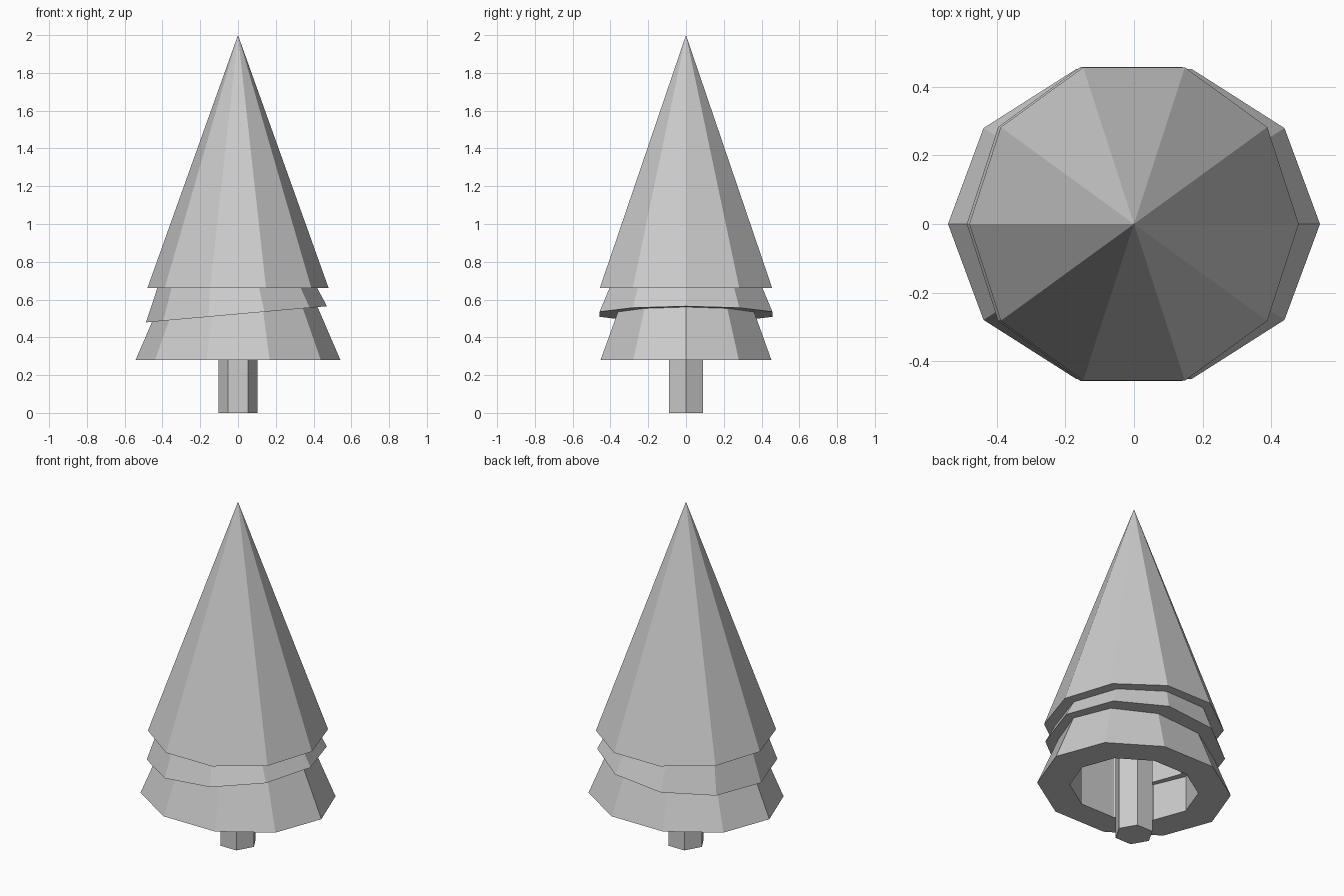
import bpy, bmesh, math

if "Cube" in bpy.data.objects:
    bpy.data.objects.remove(bpy.data.objects["Cube"])


def loft(name, sides, rings, loc=(0, 0, 0), tilt=0, y_scale=1, closed=False, tip=None):
    """Join polygon rings (radius, z); either wrap round into a shell or cap the ends."""
    bm = bmesh.new()
    loops = []
    for r, z in rings:
        loops.append([bm.verts.new((r * math.cos(2 * math.pi * i / sides),
                                    r * math.sin(2 * math.pi * i / sides) * y_scale, z))
                      for i in range(sides)])
    pairs = list(zip(loops, loops[1:]))
    if closed:
        pairs.append((loops[-1], loops[0]))
    for a, b in pairs:
        for i in range(sides):
            j = (i + 1) % sides
            bm.faces.new((a[i], a[j], b[j], b[i]))
    if not closed:
        bm.faces.new(loops[0])
        if tip is None:
            bm.faces.new(loops[-1])
        else:
            apex = bm.verts.new((0, 0, tip))
            for i in range(sides):
                bm.faces.new((loops[-1][i], loops[-1][(i + 1) % sides], apex))
    bmesh.ops.recalc_face_normals(bm, faces=bm.faces[:])
    mesh = bpy.data.meshes.new(name)
    bm.to_mesh(mesh)
    bm.free()
    ob = bpy.data.objects.new(name, mesh)
    ob.location = loc
    ob.rotation_euler.y = math.radians(tilt)
    bpy.context.collection.objects.link(ob)
    return ob


# Hexagonal trunk, running up inside the branches
loft("trunk", 6, [(0.104, 0), (0.104, 0.72)])

# Lower branch skirt: slightly oval, hollow with upright inner wall
loft("lower_branches", 10, [(0.36, 0.40), (0.36, 0), (0.542, 0), (0.37, 0.40)],
     loc=(0, 0, 0.28), y_scale=0.877, closed=True)

# Middle branch skirt: tilted, hollow
loft("middle_branches", 10, [(0.32, 0.35), (0.32, 0), (0.481, 0), (0.33, 0.35)],
     loc=(-0.008, 0, 0.522), tilt=-5.1, closed=True)

# Top cone with a recessed underside
loft("top_branches", 10, [(0.32, 0.36), (0.32, 0), (0.48, 0)],
     loc=(0, 0, 0.66), tip=1.34)
